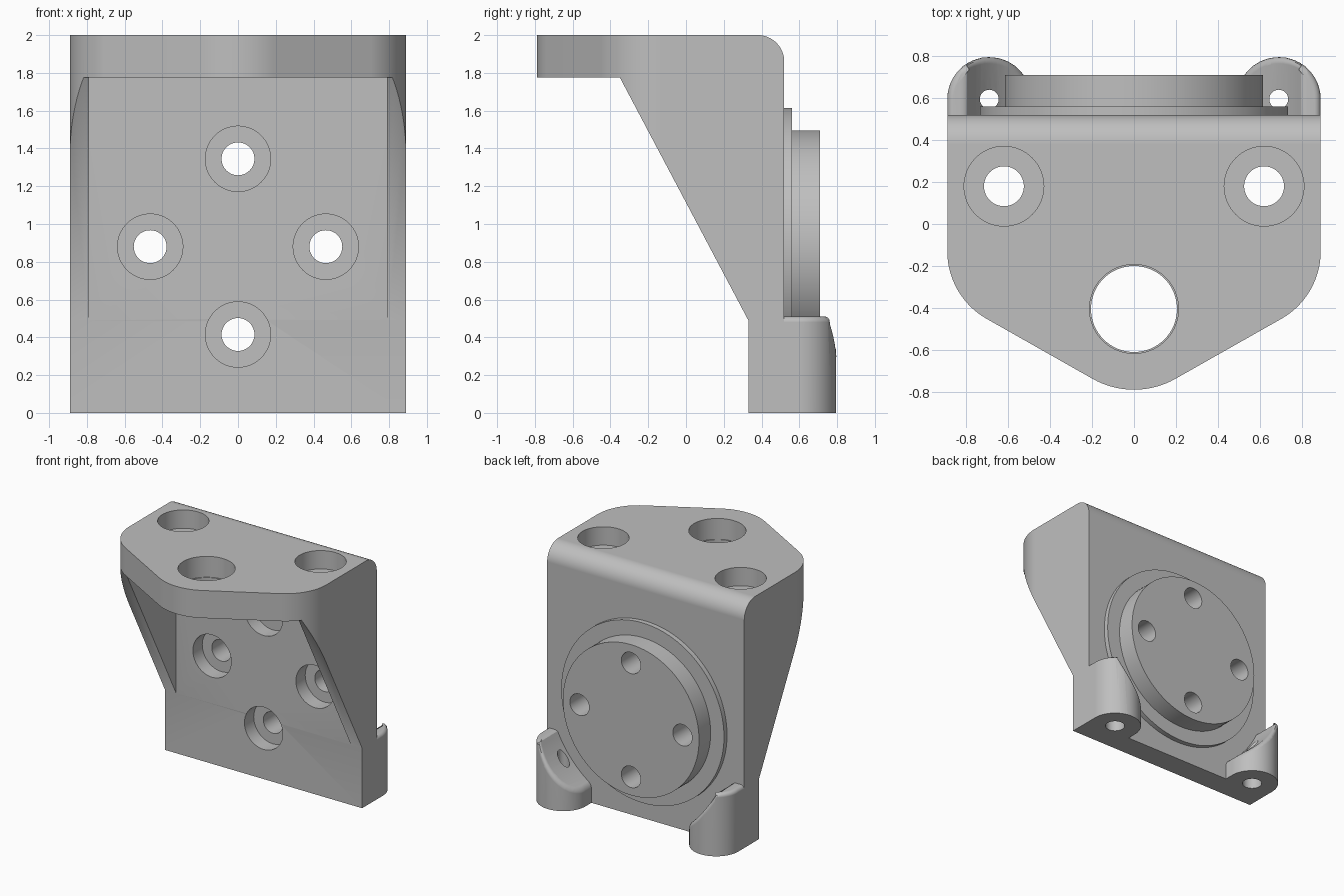
import bpy, bmesh, math
from mathutils import Matrix, Vector

cube = bpy.data.objects.get("Cube")
if cube:
    bpy.data.objects.remove(cube, do_unlink=True)

grey = bpy.data.materials.new("plain_grey")
grey.use_nodes = True
grey.diffuse_color = (0.52, 0.52, 0.52, 1)
grey.node_tree.nodes["Principled BSDF"].inputs["Base Color"].default_value = (0.52, 0.52, 0.52, 1)

Z_AXIS = Matrix.Identity(3)                               # profile (x, y) swept along z
Y_AXIS = Matrix(((1, 0, 0), (0, 0, 1), (0, 1, 0)))        # profile (x, z) swept along y
X_AXIS = Matrix(((0, 0, 1), (1, 0, 0), (0, 1, 0)))        # profile (y, z) swept along x


def prism(name, points, low, high, axis=Z_AXIS):
    bm = bmesh.new()
    base = [bm.verts.new(axis @ Vector((u, v, low))) for u, v in points]
    face = bm.faces.new(base)
    swept = bmesh.ops.extrude_face_region(bm, geom=[face])["geom"]
    moved = [g for g in swept if isinstance(g, bmesh.types.BMVert)]
    bmesh.ops.translate(bm, verts=moved, vec=axis @ Vector((0, 0, high - low)))
    bmesh.ops.recalc_face_normals(bm, faces=bm.faces)
    mesh = bpy.data.meshes.new(name)
    bm.to_mesh(mesh)
    bm.free()
    mesh.materials.append(grey)
    obj = bpy.data.objects.new(name, mesh)
    bpy.context.collection.objects.link(obj)
    return obj


def arc(cx, cy, r, start, end, steps=16):
    angles = [math.radians(start + (end - start) * i / steps) for i in range(steps + 1)]
    return [(cx + r * math.cos(a), cy + r * math.sin(a)) for a in angles]


def disc(name, u, v, r, low, high, axis=Z_AXIS, sides=64):
    return prism(name, arc(u, v, r, 0, 360, sides)[:-1], low, high, axis)


def rectangle(x, y0, y1):
    return [(-x, y0), (x, y0), (x, y1), (-x, y1)]


def activate(obj):
    bpy.ops.object.select_all(action="DESELECT")
    obj.select_set(True)
    bpy.context.view_layer.objects.active = obj


def combine(obj, other, operation="DIFFERENCE"):
    activate(obj)
    mod = obj.modifiers.new("combine", "BOOLEAN")
    mod.object, mod.operation, mod.solver = other, operation, "EXACT"
    bpy.ops.object.modifier_apply(modifier=mod.name)
    bpy.data.objects.remove(other, do_unlink=True)


def finish(obj):
    activate(obj)
    bpy.ops.object.shade_smooth_by_angle(angle=math.radians(30))
    mod = obj.modifiers.new("flat_normals", "WEIGHTED_NORMAL")
    mod.keep_sharp = True


# Bracket body: rounded plan outline crossed with the side profile
right_half = arc(0, -0.39, 0.4, -90, -60, 8) + arc(0.52, -0.13, 0.37, -60, 0) + [(0.89, 0.52)]
outline = right_half + [(-x, y) for x, y in reversed(right_half[1:])]
body = prism("bracket_body", outline, 0, 2)
side = [(0.6, -0.1), (0.33, -0.1), (0.33, 0.49), (-0.35, 1.775), (-1, 1.775), (-1, 2.1)]
combine(body, prism("side_profile", side + [(0.6, 2.1)], -1, 1, X_AXIS), "INTERSECT")

# Rounded top back edge
rounding = arc(0.38, 1.86, 0.14, 0, 90) + [(0.38, 2.1), (0.6, 2.1), (0.6, 1.86)]
combine(body, prism("edge_rounding", rounding, -1, 1, X_AXIS))

# Open space between the two side gussets
combine(body, prism("front_cavity", rectangle(0.79, -1, 0.3295), 0.2, 1.7749))

# Round boss on the back
combine(body, disc("boss_flange", 0, 0.88, 0.735, 0.45, 0.56, Y_AXIS, 96), "UNION")
combine(body, disc("boss", 0, 0.88, 0.615, 0.42, 0.71, Y_AXIS, 96), "UNION")

# Four counterbored holes through the boss
for x, z in ((0, 1.345), (0, 0.415), (0.465, 0.88), (-0.465, 0.88)):
    combine(body, disc("boss_hole", x, z, 0.087, 0, 1, Y_AXIS, 48))
    combine(body, disc("boss_counterbore", x, z, 0.173, 0.2, 0.45, Y_AXIS))

# Holes in the top plate
for x in (-0.62, 0.62):
    combine(body, disc("top_hole", x, 0.18, 0.095, 1.6, 2.1, sides=48))
    combine(body, disc("top_counterbore", x, 0.18, 0.19, 1.85, 2.1))
combine(body, disc("nose_hole", 0, -0.405, 0.205, 1.6, 2.1))
combine(body, disc("nose_recess", 0, -0.405, 0.212, 1.83, 2.1))
finish(body)

# Foot lugs, scooped around the boss, with softened rims and a stepped bore
for name, sign in (("left_lug", 1), ("right_lug", -1)):
    cx, cy = 0.69 * sign, 0.595
    plan = arc(cx, cy, 0.2, 0, 180, 32) + [(cx - 0.2, 0.45), (cx + 0.2, 0.45)]
    lug = prism(name, plan, 0, 0.51)
    combine(lug, disc("lug_scoop", 0, 0.88, 0.88, 0.3, 1, Y_AXIS, 128))
    bm = bmesh.new()
    bm.from_mesh(lug.data)
    rim = [e for e in bm.edges if min(v.co.z for v in e.verts) > 0.05
           and max(v.co.y for v in e.verts) > 0.46 and e.calc_face_angle(0) > 0.5]
    bmesh.ops.bevel(bm, geom=rim, offset=0.03, segments=4, profile=0.5, affect="EDGES")
    bm.to_mesh(lug.data)
    bm.free()
    combine(lug, disc("lug_bore", cx, cy, 0.074, -0.1, 0.18, sides=40))
    combine(lug, disc("lug_pilot", cx, cy, 0.045, 0.1, 0.8, sides=32))
    finish(lug)
